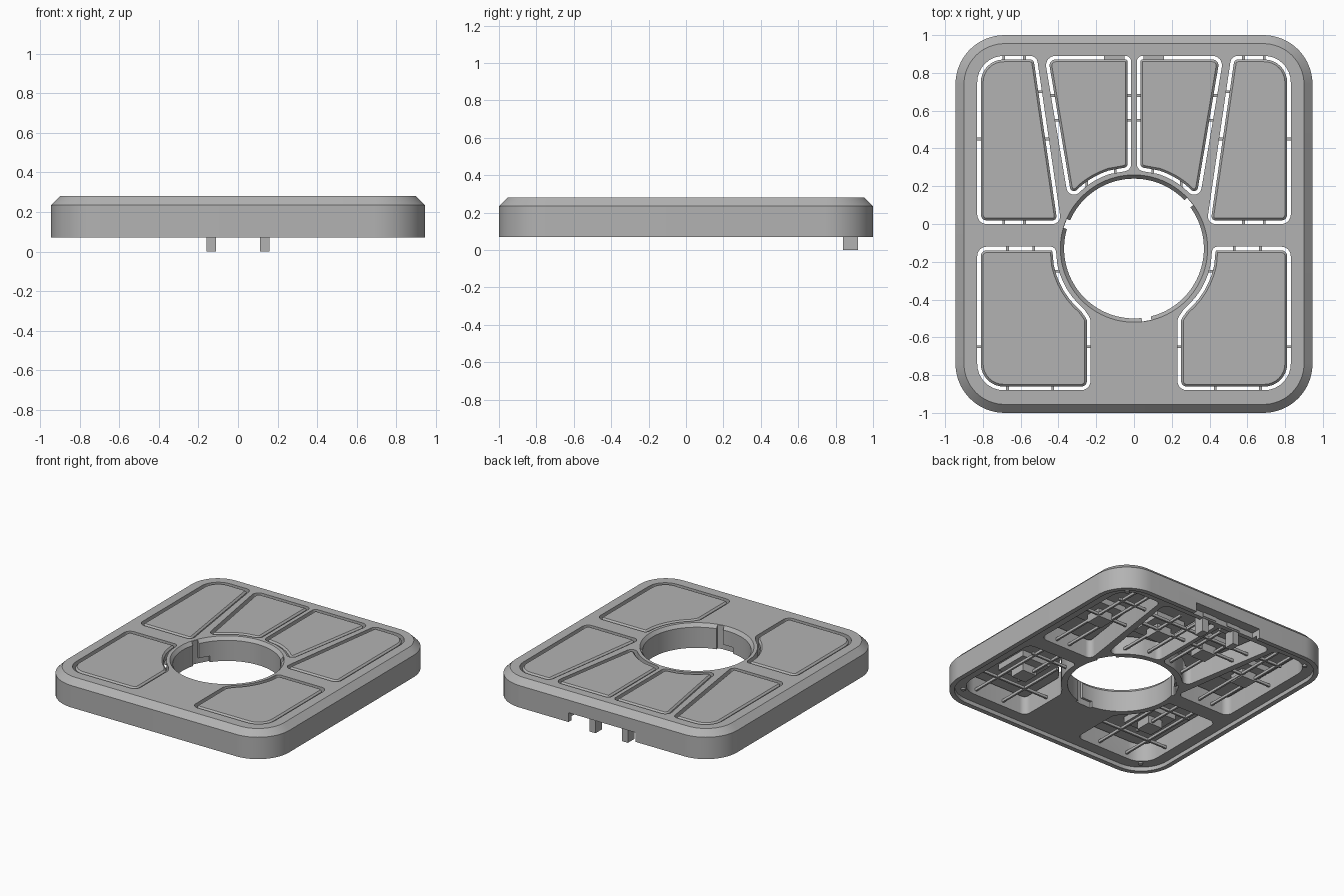
import bpy, bmesh
from math import radians, sin, cos, tan, pi
from mathutils import Vector, Matrix

old = bpy.data.objects.get("Cube")
if old:
    bpy.data.objects.remove(old, do_unlink=True)

grey = bpy.data.materials.new("mid grey")
grey.use_nodes = True
tone = (0.45, 0.45, 0.45, 1)
grey.diffuse_color = tone
grey.node_tree.nodes["Principled BSDF"].inputs["Base Color"].default_value = tone

HUB = Vector((0, -0.13))
TOP, BASE, UNDER = 0.28, 0.07, 0.10


def fillet(points, steps=8):
    """Round each (x, y, radius) corner of a counter-clockwise outline."""
    out, n = [], len(points)
    for i, (x, y, r) in enumerate(points):
        p = Vector((x, y))
        if r == 0:
            out.append(p)
            continue
        prev, nxt = points[i - 1], points[(i + 1) % n]
        a, b = Vector(prev[:2]) - p, Vector(nxt[:2]) - p
        half = a.angle(b) / 2
        room = min(v.length * (0.48 if q[2] else 0.9) for v, q in ((a, prev), (b, nxt)))
        t = min(r / tan(half), room)
        r = t * tan(half)
        a.normalize()
        b.normalize()
        centre = p + (a + b).normalized() * (r / sin(half))
        start, end = p + a * t - centre, p + b * t - centre
        turn = start.angle_signed(end)
        for k in range(steps + 1):
            out.append(centre + Matrix.Rotation(-turn * k / steps, 2) @ start)
    return out


def inset(loop, d):
    out = []
    for i, p in enumerate(loop):
        e1 = (p - loop[i - 1]).normalized()
        e2 = (loop[(i + 1) % len(loop)] - p).normalized()
        n1, n2 = Vector((-e1.y, e1.x)), Vector((-e2.y, e2.x))
        m = (n1 + n2).normalized()
        out.append(p + m * d / max(m.dot(n1), 0.3))
    return out


def circle(centre, r, n=96):
    return [centre + Vector((cos(2 * pi * k / n), sin(2 * pi * k / n))) * r for k in range(n)]


def loft(name, layers):
    """Closed solid through (loop, z) layers."""
    bm = bmesh.new()
    rings = [[bm.verts.new((p.x, p.y, z)) for p in loop] for loop, z in layers]
    for lo, hi in zip(rings, rings[1:]):
        for i in range(len(lo)):
            j = (i + 1) % len(lo)
            bm.faces.new((lo[i], lo[j], hi[j], hi[i]))
    bm.faces.new(rings[0][::-1])
    bm.faces.new(rings[-1])
    bmesh.ops.recalc_face_normals(bm, faces=bm.faces)
    mesh = bpy.data.meshes.new(name)
    bm.to_mesh(mesh)
    bm.free()
    mesh.materials.append(grey)
    obj = bpy.data.objects.new(name, mesh)
    bpy.context.collection.objects.link(obj)
    return obj


def box(name, x0, x1, y0, y1, z0, z1, spin=0, centre=Vector((0, 0))):
    rot = Matrix.Rotation(spin, 2)
    loop = [centre + rot @ Vector(c) for c in ((x0, y0), (x1, y0), (x1, y1), (x0, y1))]
    return loft(name, [(loop, z0), (loop, z1)])


def cut(target, cutters):
    for c in cutters:
        c.hide_render = True
        mod = target.modifiers.new("cut", "BOOLEAN")
        mod.operation, mod.solver, mod.object = "DIFFERENCE", "EXACT", c
    deps = bpy.context.evaluated_depsgraph_get()
    mesh = bpy.data.meshes.new_from_object(target.evaluated_get(deps))
    target.modifiers.clear()
    target.data = mesh
    for c in cutters:
        bpy.data.objects.remove(c, do_unlink=True)


def hub_arc(a0, a1, n=6):
    pts = []
    for k in range(n + 1):
        a = radians(a0 + (a1 - a0) * k / n)
        pts.append((0.415 * cos(a), HUB.y + 0.415 * sin(a), 0))
    return pts


# Outlines of the panel openings on the +x side
outlines = {
    "front": [(0.23, -0.88, 0.05), (0.83, -0.88, 0.14), (0.83, -0.12, 0.05), (0.415, -0.12, 0.03)]
    + hub_arc(-12, -50) + [(0.23, -0.5, 0.06)],
    "side": [(0.385, 0, 0.04), (0.83, 0, 0.05), (0.83, 0.89, 0.14), (0.515, 0.89, 0.04)],
    "back": [(0.015, 0.285, 0.04)] + hub_arc(72, 50)
    + [(0.345, 0.115, 0.04), (0.475, 0.89, 0.05), (0.015, 0.89, 0.03)],
}

# Housing
w, h, r = 0.945, 1.0, 0.26
rim = fillet([(-w, -h, r), (w, -h, r), (w, h, r), (-w, h, r)], 16)
housing = loft("housing", [(rim, BASE), (rim, 0.235), (inset(rim, 0.045), TOP)])

# Underside recess, central hole, rear notch and twist-lock slots
recess = inset(rim, 0.035)
cutters = [
    loft("recess_cutter", [(recess, 0), (recess, UNDER)]),
    loft("hole_cutter", [(circle(HUB, 0.37), 0), (circle(HUB, 0.37), 0.255),
                         (circle(HUB, 0.39), TOP), (circle(HUB, 0.39), 0.4)]),
    box("notch_cutter", -0.28, 0.28, 0.925, 1.1, 0, 0.14),
]
for angle in (40, 160, 280):
    cutters.append(box("slot_cutter", 0.3, 0.388, -0.025, 0.025, 0, 0.4, radians(angle), HUB))
    cutters.append(box("lock_cutter", 0.3, 0.386, -0.05, 0.05, 0.05, 0.145, radians(angle - 9), HUB))

# Panels, mirrored left and right
parts = [housing]
for side, s in (("left", 1), ("right", -1)):
    for name, pts in outlines.items():
        opening = fillet(pts)
        if s < 0:
            opening = [Vector((-p.x, p.y)) for p in reversed(opening)]
        cutters.append(loft("opening_cutter", [(opening, 0), (opening, 0.4)]))
        edge = inset(opening, 0.019)
        parts.append(loft(f"{side}_{name}_panel",
                          [(edge, 0.225), (edge, TOP - 0.012), (inset(edge, 0.012), TOP)]))
cut(housing, cutters)


def pair(name, x0, x1, *rest):
    parts.append(box("left_" + name, x0, x1, *rest))
    parts.append(box("right_" + name, -x1, -x0, *rest))


# Thin flexible rods that carry the panels
for x, y0, y1 in ((0.43, -0.89, -0.3), (0.53, -0.6, -0.11), (0.67, -0.89, -0.11),
                  (0.58, -0.01, 0.9), (0.69, -0.01, 0.9), (0.1, 0.27, 0.8), (0.25, 0.19, 0.8)):
    pair("long_rod", x - 0.007, x + 0.007, y0, y1, 0.13, 0.15)
for y, x0, x1 in ((-0.65, 0.22, 0.84), (-0.25, 0.38, 0.7), (0.45, 0.44, 0.84),
                  (0.7, 0.47, 0.72), (0.55, 0.01, 0.43), (0.68, 0.01, 0.45)):
    pair("cross_rod", x0, x1, y - 0.007, y + 0.007, 0.13, 0.15)

# Stepped switch blocks under each panel
for x, y in ((0.56, -0.5), (0.64, 0.4), (0.2, 0.5)):
    pair("upper_switch_step", x - 0.12, x + 0.12, y - 0.13, y + 0.13, 0.18, 0.23)
    pair("lower_switch_step", x - 0.06, x + 0.06, y - 0.06, y + 0.06, 0.12, 0.19)

# Rear clip brackets, feet and underside pins
pair("clip_bracket", 0.05, 0.16, 0.84, 0.93, 0.11, 0.17)
pair("foot", 0.11, 0.16, 0.84, 0.92, 0, 0.12)
for x in (-0.79, 0.79):
    for y in (-0.87, 0.87):
        ring = circle(Vector((x, y)), 0.016, 16)
        parts.append(loft("pin", [(ring, 0.088), (ring, 0.11)]))

# Smooth the rounded walls and keep the creases crisp
bpy.ops.object.select_all(action="DESELECT")
for obj in parts:
    obj.select_set(True)
bpy.context.view_layer.objects.active = housing
bpy.ops.object.shade_smooth_by_angle(angle=radians(30))
